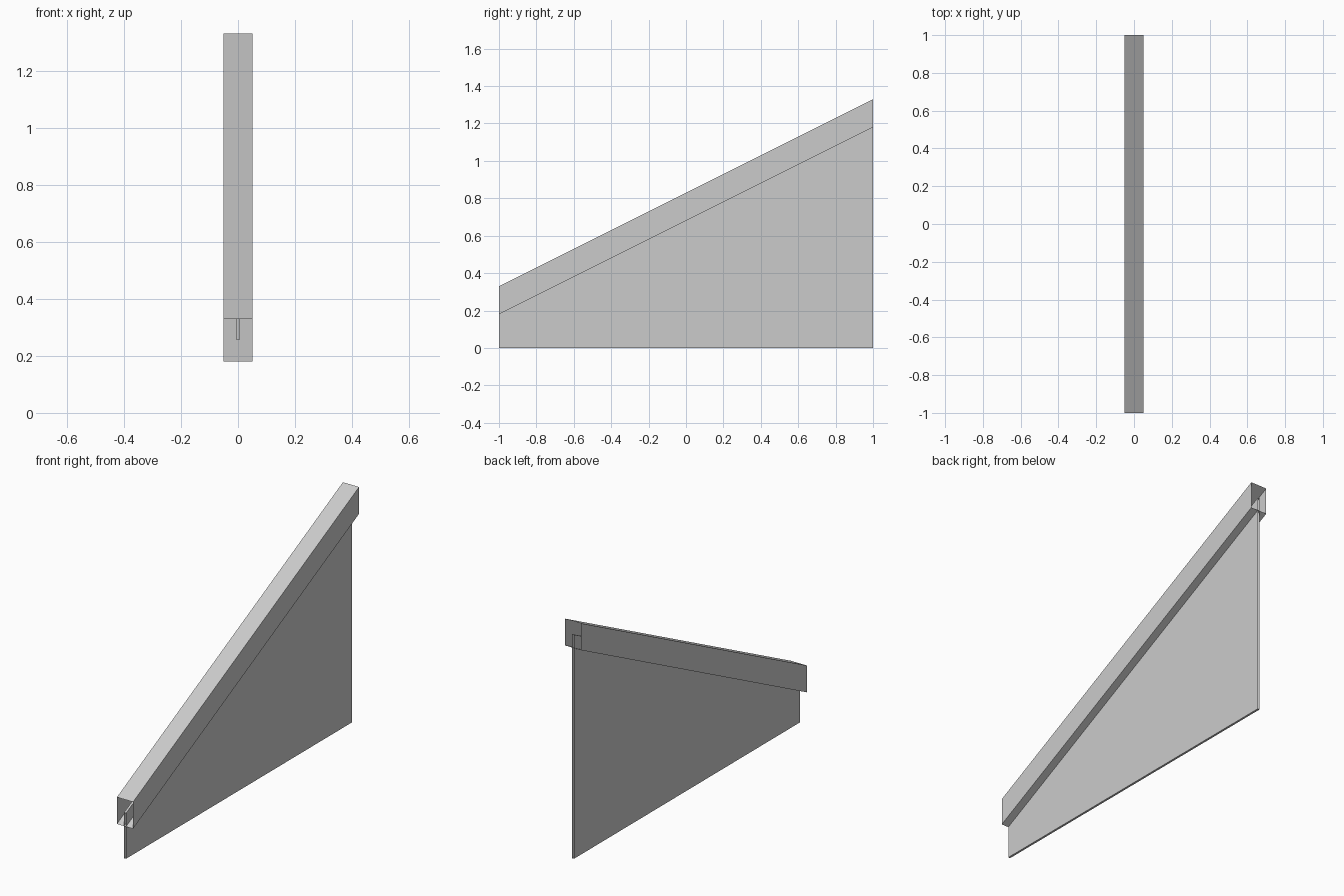
import bpy

cube = bpy.data.objects.get("Cube")
if cube:
    bpy.data.objects.remove(cube, do_unlink=True)

grey = bpy.data.materials.new("light_grey")
grey.use_nodes = True
colour = (0.6, 0.6, 0.6, 1)
grey.diffuse_color = colour
grey.node_tree.nodes["Principled BSDF"].inputs["Base Color"].default_value = colour

FRONT, BACK = -1.0, 1.0
RISE = 1.0


def open_tube(name, width, bottom, top, bottom_rise):
    """Rectangular tube along y with open ends and a top that climbs by RISE."""
    w = width / 2
    verts = []
    for y, climb in ((FRONT, 0), (BACK, 1)):
        low = bottom + climb * bottom_rise
        high = top + climb * RISE
        verts += [(-w, y, low), (w, y, low), (w, y, high), (-w, y, high)]
    faces = [(i, 4 + i, 4 + (i + 1) % 4, (i + 1) % 4) for i in range(4)]
    # Outward winding
    faces = [f[::-1] for f in faces]
    mesh = bpy.data.meshes.new(name)
    mesh.from_pydata(verts, [], faces)
    mesh.materials.append(grey)
    obj = bpy.data.objects.new(name, mesh)
    bpy.context.collection.objects.link(obj)
    return obj


# Sloping hollow handrail
open_tube("handrail", 0.1, 0.18, 0.33, RISE)

# Thin upright panel whose top edge sits inside the handrail
open_tube("panel", 0.012, 0.0, 0.255, 0.0)

# Make the face normals point outward
import bmesh
for name in ("handrail", "panel"):
    mesh = bpy.data.objects[name].data
    bm = bmesh.new()
    bm.from_mesh(mesh)
    bm.faces.ensure_lookup_table()
    if bm.faces[0].normal.z > 0:
        bmesh.ops.reverse_faces(bm, faces=bm.faces[:])
    bm.to_mesh(mesh)
    bm.free()
